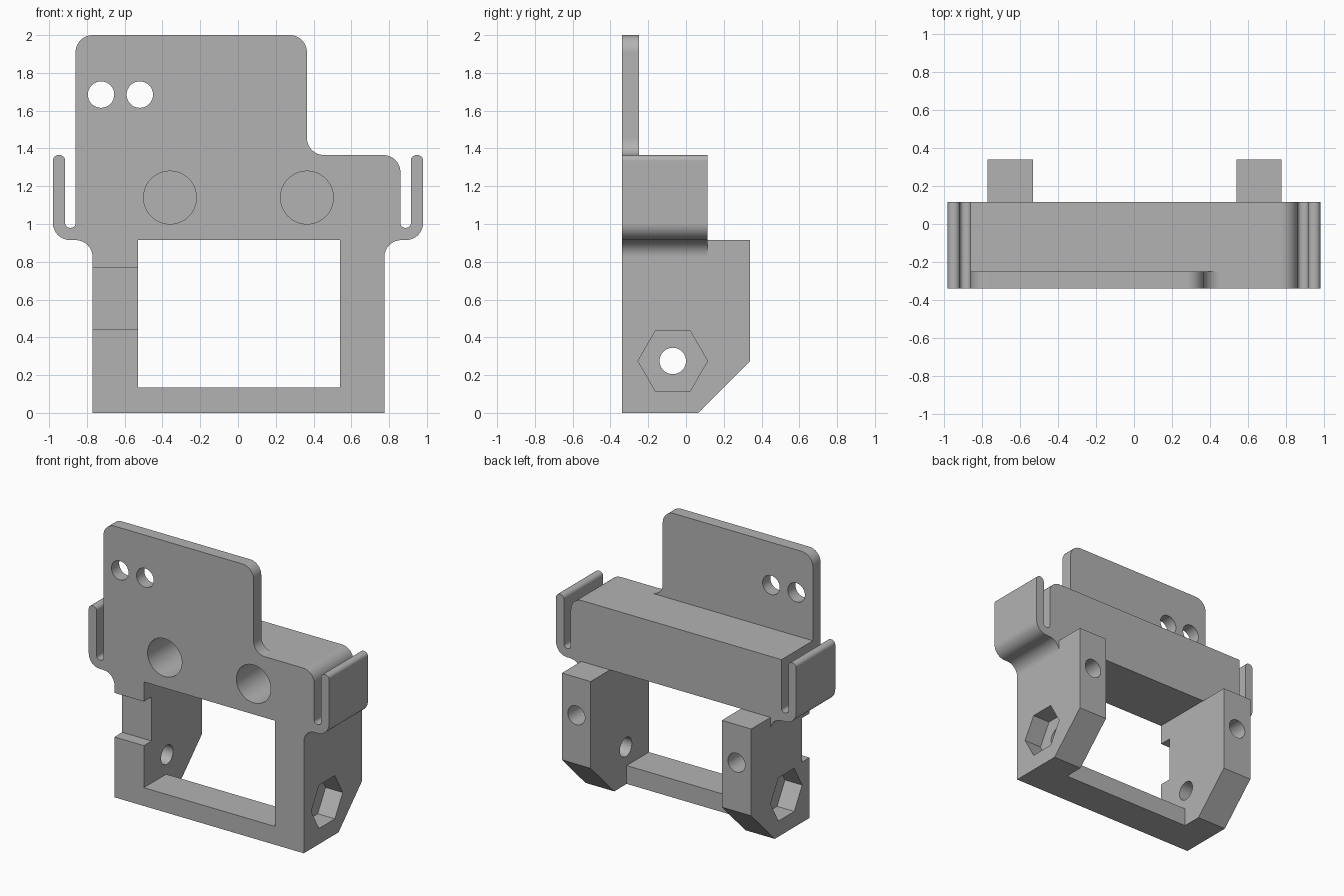
import bpy, bmesh, math
from mathutils import Vector

old = bpy.data.objects.get("Cube")
if old:
    bpy.data.objects.remove(old, do_unlink=True)

FRONT, BACK, LEG_BACK, PLATE_BACK = -0.34, 0.115, 0.34, -0.25
FILLET = 0.09

grey = bpy.data.materials.new("plain_grey")
grey.use_nodes = True
colour = (0.45, 0.45, 0.45, 1)
grey.diffuse_color = colour
grey.node_tree.nodes["Principled BSDF"].inputs["Base Color"].default_value = colour


def rounded(corners, steps=8):
    """Turn (u, v, radius) corners into an outline with tangent arcs."""
    out = []
    for i, (u, v, r) in enumerate(corners):
        p = Vector((u, v))
        if r == 0:
            out.append(p)
            continue
        a = (Vector(corners[i - 1][:2]) - p).normalized()
        b = (Vector(corners[(i + 1) % len(corners)][:2]) - p).normalized()
        centre = p + (a + b) * r  # all rounded corners are right angles
        for k in range(steps + 1):
            t = math.pi / 2 * k / steps
            out.append(centre - b * r * math.cos(t) - a * r * math.sin(t))
    return out


def ngon(u, v, radius, sides):
    return [(u + radius * math.cos(math.tau * k / sides),
             v + radius * math.sin(math.tau * k / sides)) for k in range(sides)]


def rect(u0, u1, v0, v1):
    return [(u0, v0), (u1, v0), (u1, v1), (u0, v1)]


def prism(name, outline, axis, start, end):
    """Extrude an outline along x (outline in y, z) or y (outline in x, z)."""
    bm = bmesh.new()
    place = (lambda u, v: (start, u, v)) if axis == "x" else (lambda u, v: (u, start, v))
    face = bm.faces.new([bm.verts.new(place(*p)) for p in outline])
    new = bmesh.ops.extrude_face_region(bm, geom=[face])["geom"]
    shift = Vector((end - start, 0, 0) if axis == "x" else (0, end - start, 0))
    bmesh.ops.translate(bm, vec=shift, verts=[g for g in new if isinstance(g, bmesh.types.BMVert)])
    bmesh.ops.recalc_face_normals(bm, faces=bm.faces)
    mesh = bpy.data.meshes.new(name)
    bm.to_mesh(mesh)
    bm.free()
    mesh.materials.append(grey)
    obj = bpy.data.objects.new(name, mesh)
    bpy.context.collection.objects.link(obj)
    return obj


def combine(target, tool, operation):
    """Apply a boolean and drop the helper."""
    tool.hide_render = True
    bpy.context.view_layer.objects.active = target
    mod = target.modifiers.new(operation.lower(), "BOOLEAN")
    mod.operation, mod.solver, mod.object = operation, "EXACT", tool
    bpy.ops.object.modifier_apply(modifier=mod.name)
    bpy.data.objects.remove(tool, do_unlink=True)


# Crossbeam with the two spring clips at its ends
def half_beam(leg, window, top_radius):
    return [(window, 0.915, 0), (window, 0.79, 0), (leg, 0.79, 0),
            (leg, 0.915, FILLET), (0.98, 0.915, FILLET),
            (0.98, 1.365, 0.03), (0.915, 1.365, 0.03),
            (0.915, 0.98, 0.024), (0.86, 0.98, 0.024),
            (0.86, 1.365, top_radius)]


right = half_beam(0.775, 0.54, FILLET)
left = [(-u, v, r) for u, v, r in reversed(half_beam(0.77, 0.53, 0))]
bracket = prism("mounting_bracket", rounded(right + left), "y", FRONT, BACK)

# Thin upright plate
plate = [(-0.86, 1.25, 0), (0.6, 1.25, 0), (0.6, 1.365, 0),
         (0.365, 1.365, FILLET), (0.365, 2, FILLET), (-0.86, 2, FILLET)]
combine(bracket, prism("upright_plate", rounded(plate), "y", FRONT, PLATE_BACK), "UNION")

# Chamfered legs and the bar between them
leg = [(FRONT, 0), (0.065, 0), (LEG_BACK, 0.275), (LEG_BACK, 0.915), (FRONT, 0.915)]
for x0, x1 in ((-0.77, -0.53), (0.54, 0.775)):
    combine(bracket, prism("leg", leg, "x", x0, x1), "UNION")
combine(bracket, prism("bottom_bar", rect(-0.6, 0.6, 0, 0.135), "y", FRONT, -0.08), "UNION")

# Holes, nut pockets and the cable notch
cutters = [
    prism("cable_notch", rect(-0.9, -0.5, 0.445, 0.77), "y", -0.5, PLATE_BACK),
    prism("axle_hole", ngon(-0.07, 0.275, 0.07, 32), "x", -1, 1),
]
for x in (-0.725, -0.52):
    cutters.append(prism("plate_hole", ngon(x, 1.685, 0.07, 32), "y", -0.5, 0))
for x in (-0.36, 0.365):
    cutters.append(prism("sensor_hole", ngon(x, 1.14, 0.14, 48), "y", -0.5, 0.06))
for x in (-0.65, 0.657):
    cutters.append(prism("screw_hole", ngon(x, 0.635, 0.07, 32), "y", -0.05, 0.5))
for x0, x1 in ((-0.9, -0.63), (0.635, 0.9)):
    cutters.append(prism("nut_pocket", ngon(-0.07, 0.275, 0.184, 6), "x", x0, x1))
for cutter in cutters:
    combine(bracket, cutter, "DIFFERENCE")

# Smooth the fillets and bores, keep the corners sharp
bpy.ops.object.select_all(action="DESELECT")
bracket.select_set(True)
bpy.context.view_layer.objects.active = bracket
bpy.ops.object.shade_smooth_by_angle(angle=math.radians(30))
weighted = bracket.modifiers.new("flat_face_normals", "WEIGHTED_NORMAL")
weighted.keep_sharp = True
